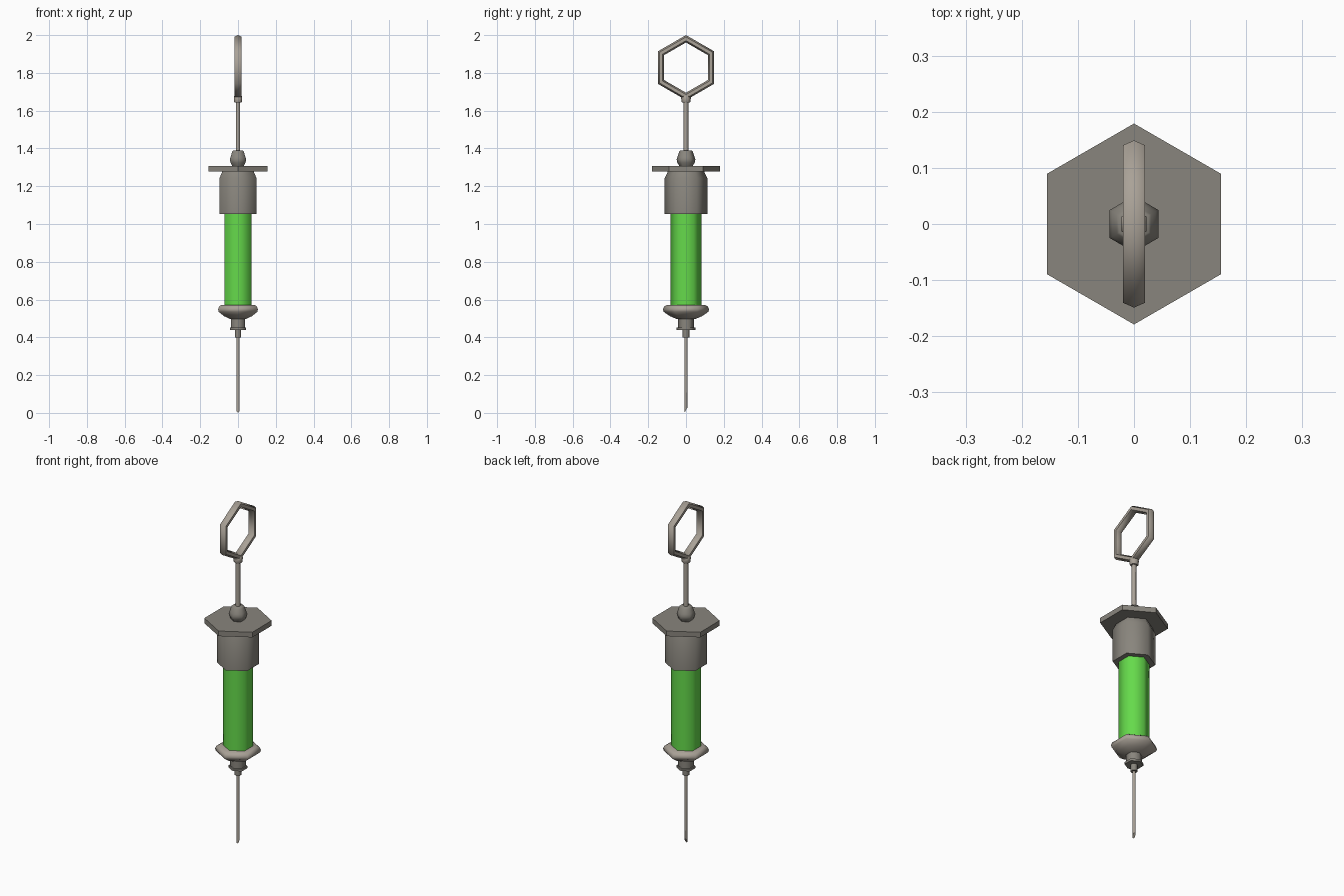
import bpy, bmesh, math

if "Cube" in bpy.data.objects:
    bpy.data.objects.remove(bpy.data.objects["Cube"])


def material(name, rgb):
    m = bpy.data.materials.new(name)
    m.diffuse_color = (*rgb, 1)
    m.use_nodes = True
    m.node_tree.nodes["Principled BSDF"].inputs["Base Color"].default_value = m.diffuse_color
    return m


LIGHT = material("light_metal", (0.40, 0.36, 0.31))
DARK = material("dark_metal", (0.25, 0.235, 0.205))
GREEN = material("green_fluid", (0.13, 0.70, 0.07))


def finish(name, bm, mat, angle):
    bmesh.ops.recalc_face_normals(bm, faces=bm.faces)
    me = bpy.data.meshes.new(name)
    bm.to_mesh(me)
    bm.free()
    me.materials.append(mat)
    ob = bpy.data.objects.new(name, me)
    bpy.context.collection.objects.link(ob)
    bpy.ops.object.select_all(action='DESELECT')
    ob.select_set(True)
    bpy.context.view_layer.objects.active = ob
    if angle:
        bpy.ops.object.shade_smooth_by_angle(angle=math.radians(angle))
    return ob


def hex_lathe(name, profile, mat, angle=62):
    """Six-sided turned part, corners on the y axis; profile = (radius, z)."""
    bm = bmesh.new()
    rings = []
    for r, z in profile:
        rings.append([bm.verts.new((r * math.cos(math.radians(90 + 60 * i)),
                                    r * math.sin(math.radians(90 + 60 * i)), z))
                      for i in range(6)])
    for a, b in zip(rings, rings[1:]):
        for i in range(6):
            j = (i + 1) % 6
            bm.faces.new((a[i], a[j], b[j], b[i]))
    bm.faces.new(rings[0])
    bm.faces.new(rings[-1])
    return finish(name, bm, mat, angle)


# needle with a slanted tip
needle = hex_lathe("needle", [(0.009, 0.0), (0.009, 0.41)], LIGHT)
for v in needle.data.vertices:
    if v.co.z < 0.1:
        v.co.z = (v.co.y + 0.009) * 1.7

# needle hub and nozzle
hex_lathe("needle_hub", [(0.019, 0.40), (0.019, 0.44)], DARK)
hex_lathe("nozzle_lip", [(0.05, 0.44), (0.05, 0.453)], DARK)
hex_lathe("nozzle", [(0.042, 0.45), (0.042, 0.505)], DARK)

# rounded lower collar
hex_lathe("lower_collar", [(0.05, 0.497), (0.085, 0.512), (0.118, 0.535),
                           (0.122, 0.548), (0.116, 0.563), (0.10, 0.572)], LIGHT)

# fluid barrel
hex_lathe("fluid_barrel", [(0.081, 0.565), (0.081, 1.06)], GREEN)

# upper housing with chamfered top, and finger flange
hex_lathe("upper_housing", [(0.113, 1.053), (0.113, 1.243), (0.094, 1.282)], DARK)
hex_lathe("finger_flange", [(0.179, 1.278), (0.179, 1.308)], DARK, 30)

# knob, plunger rod and ring socket
hex_lathe("rod_knob", [(0.034, 1.305), (0.046, 1.325), (0.05, 1.342),
                       (0.045, 1.355), (0.035, 1.385), (0.030, 1.389)], DARK)
hex_lathe("plunger_rod", [(0.013, 1.38), (0.013, 1.67)], LIGHT)
hex_lathe("ring_socket", [(0.021, 1.642), (0.024, 1.648), (0.026, 1.672), (0.016, 1.688)], LIGHT)

# hexagonal pull ring in the yz plane
bm = bmesh.new()
loops = []
for i in range(6):
    t = math.radians(90 + 60 * i)
    loop = []
    for k in range(6):
        p = math.radians(60 * k)
        r = 0.1525 + 0.0195 * math.cos(p)
        loop.append(bm.verts.new((0.0225 * math.sin(p), r * math.cos(t),
                                  1.828 + r * math.sin(t))))
    loops.append(loop)
for i in range(6):
    a, b = loops[i], loops[(i + 1) % 6]
    for k in range(6):
        m = (k + 1) % 6
        bm.faces.new((a[k], a[m], b[m], b[k]))
finish("pull_ring", bm, LIGHT, 62)
